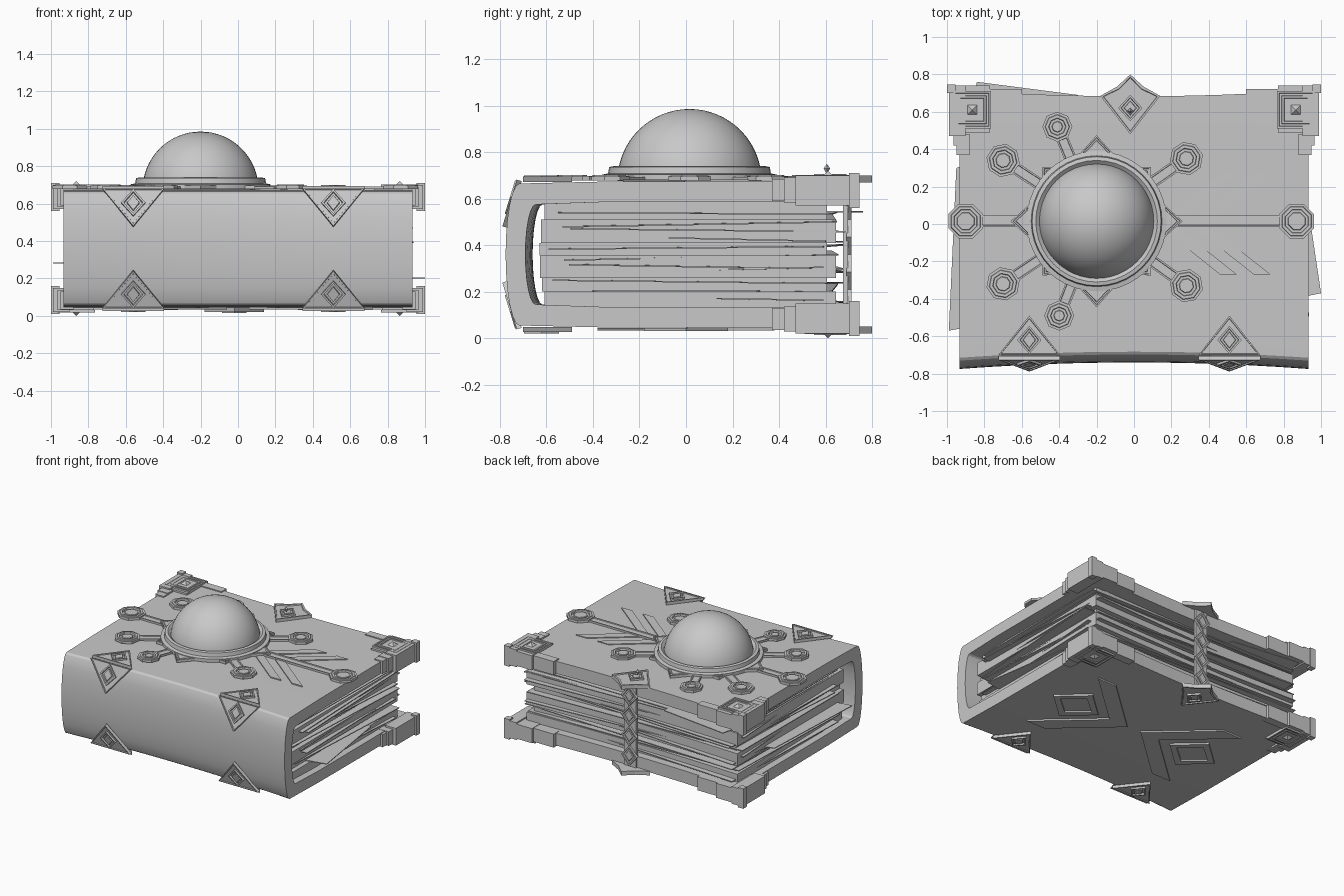
import bpy, bmesh, math, random
from mathutils import Matrix, Vector

random.seed(4)
cube = bpy.data.objects.get("Cube")
if cube:
    bpy.data.objects.remove(cube, do_unlink=True)

grey = bpy.data.materials.new("stone_grey")
grey.use_nodes = True
COLOUR = (0.58, 0.58, 0.58, 1)
grey.diffuse_color = COLOUR
grey.node_tree.nodes["Principled BSDF"].inputs["Base Color"].default_value = COLOUR

MID, TOP = 0.36, 0.678
FLIP = Matrix.Translation((0, 0, 2 * MID)) @ Matrix.Scale(-1, 4, (0, 0, 1))
SIDES = (("upper", Matrix()), ("lower", FLIP))


def finish(name, bm, m=None, smooth=0):
    bm.transform(m or Matrix())
    bmesh.ops.recalc_face_normals(bm, faces=bm.faces[:])
    me = bpy.data.meshes.new(name)
    bm.to_mesh(me)
    bm.free()
    me.materials.append(grey)
    ob = bpy.data.objects.new(name, me)
    bpy.context.collection.objects.link(ob)
    if smooth:
        bpy.ops.object.select_all(action="DESELECT")
        ob.select_set(True)
        bpy.context.view_layer.objects.active = ob
        bpy.ops.object.shade_smooth_by_angle(angle=math.radians(smooth))
    return ob


def plate(name, pts, height, steps=(), m=None):
    """Extruded outline whose top face is stepped by (inset, depth) pairs."""
    bm = bmesh.new()
    base = bm.faces.new([bm.verts.new((x, y, 0)) for x, y in pts])
    base.normal_update()
    if base.normal.z < 0:
        base.normal_flip()
    bottom = base.copy()
    top = bmesh.ops.extrude_discrete_faces(bm, faces=[base])["faces"][0]
    for v in top.verts:
        v.co.z = height
    bm.normal_update()
    for inset, depth in steps:
        bmesh.ops.inset_region(bm, faces=[top], thickness=inset, depth=0)
        bmesh.ops.inset_region(bm, faces=[top], thickness=0.003, depth=depth)
    bmesh.ops.remove_doubles(bm, verts=bm.verts[:], dist=0.0001)
    return finish(name, bm, m)


def box(name, lo, hi, m=None):
    bm = bmesh.new()
    lo, hi = Vector(lo), Vector(hi)
    place = Matrix.Translation((lo + hi) / 2) @ Matrix.Diagonal((hi - lo).to_4d())
    place[3][3] = 1
    bmesh.ops.create_cube(bm, size=1, matrix=place)
    return finish(name, bm, m)


def loft(name, profile, half, bow, smooth=0):
    """Sweep a y-z profile along x, pinching y at the middle."""
    bm = bmesh.new()
    rings, n = [], 12
    for i in range(n + 1):
        t = -1 + 2 * i / n
        k = 1 - bow * (1 - t * t)
        rings.append([bm.verts.new((t * half, y * k, z)) for y, z in profile])
    bm.faces.new(rings[0])
    bm.faces.new(rings[-1])
    count = len(profile)
    for a, b in zip(rings, rings[1:]):
        for j in range(count):
            k = (j + 1) % count
            bm.faces.new((a[j], a[k], b[k], b[j]))
    return finish(name, bm, None, smooth)


def lathe(name, profile, segs, m):
    bm = bmesh.new()
    vs = [bm.verts.new((r, 0, z)) for r, z in profile]
    es = [bm.edges.new(p) for p in zip(vs, vs[1:])]
    bmesh.ops.spin(bm, geom=vs + es, cent=(0, 0, 0), axis=(0, 0, 1),
                   angle=math.tau, steps=segs)
    bmesh.ops.remove_doubles(bm, verts=bm.verts[:], dist=0.0005)
    return finish(name, bm, m, 35)


def ngon(r, n, turn=0.0):
    return [(r * math.cos(turn + math.tau * i / n), r * math.sin(turn + math.tau * i / n))
            for i in range(n)]


def diamond(w, h):
    return [(w, 0), (0, h), (-w, 0), (0, -h)]


def at(x, y, z=TOP, turn=0.0):
    return Matrix.Translation((x, y, z)) @ Matrix.Rotation(turn, 4, "Z")


# Cover: both boards and the rounded spine in one C-shaped sweep
arc = [math.radians(a) for a in range(-90, 91, 15)]
outer = [(-0.715 - 0.06 * math.cos(a), MID - 0.305 * math.sin(a)) for a in arc]
inner = [(-0.645 - 0.045 * math.cos(a), MID + 0.215 * math.sin(a)) for a in arc]
cover = [(0.715, TOP), (-0.36, TOP - 0.005)] + outer + [(-0.36, 0.047), (0.715, 0.042)]
cover += [(0.715, 0.135), (-0.36, 0.135)] + inner + [(-0.36, 0.585), (0.715, 0.585)]
loft("cover", cover, 0.932, 0.045, 30)

# Page block: uneven layers with a bowed inner edge
levels = [0.13, 0.2, 0.26, 0.355, 0.41, 0.51, 0.59]
for i, (z0, z1) in enumerate(zip(levels, levels[1:])):
    y0 = -0.6 - 0.03 * math.sin((z0 + z1 - 0.26) / 0.92 * math.pi)
    y1 = 0.645 - 0.04 * (i % 2)
    loft(f"page_layer_{i}", [(y0, z0), (y1, z0), (y1, z1), (y0, z1)],
         0.88 - 0.035 * (i % 2), 0.03)

# Loose sheets fanning out of the block
for i in range(11):
    z = 0.17 + 0.037 * i
    m = (Matrix.Translation((random.uniform(-0.02, 0.02), 0.03, z))
         @ Matrix.Rotation(math.radians(random.uniform(-4, 4)), 4, "Z")
         @ Matrix.Rotation(math.radians(random.uniform(-1.2, 1.2)), 4, "Y")
         @ Matrix.Rotation(math.radians(random.uniform(-1.5, 1.5)), 4, "X"))
    box(f"loose_sheet_{i}", (-0.89, -0.57, -0.003), (0.89, 0.61, 0.003), m)
plate("torn_sheet_left", [(-0.6, 0.4), (-0.95, 0.3), (-0.99, -0.57), (-0.6, -0.5)], 0.006,
      m=at(0, 0, 0.28))
plate("torn_sheet_right", [(0.6, 0.4), (0.9, 0.3), (1.0, -0.37), (0.6, -0.45)], 0.006,
      m=at(0, 0, 0.2))
plate("torn_sheet_back", [(-0.9, 0.5), (-0.84, 0.76), (-0.3, 0.69), (-0.3, 0.5)], 0.006,
      m=at(0, 0, 0.54))

# Back corner guards, mirrored left/right and upper/lower
for level, flip in SIDES:
    for side, s in (("left", 1), ("right", -1)):
        m = flip @ Matrix.Scale(s, 4, (1, 0, 0))
        tag = f"{level}_{side}"
        box("corner_guard_" + tag, (0.77, 0.49, 0.58), (0.985, 0.74, 0.69), m)
        box("corner_block_" + tag, (0.9, 0.47, 0.57), (0.99, 0.74, 0.7), m)
        box("corner_back_wing_" + tag, (0.6, 0.66, 0.583), (0.79, 0.722, 0.685), m)
        box("corner_side_wing_" + tag, (0.88, 0.42, 0.583), (0.965, 0.48, 0.69), m)
        box("corner_side_clip_" + tag, (0.88, 0.37, 0.59), (0.95, 0.43, 0.685), m)
        plate("corner_ornament_" + tag, [(0.1, 0.1), (-0.1, 0.1), (-0.1, -0.1), (0.1, -0.1)],
              0.012, [(0.015, -0.006), (0.016, 0.006), (0.016, -0.006)],
              m @ at(0.865, 0.61, 0.69))
        lathe("corner_stud_" + tag, [(0.045, 0), (0, 0.03)], 4, m @ at(0.865, 0.61, 0.69, math.pi / 4))
        box("corner_post_" + tag, (0.955, 0.7, 0.56), (1.0, 0.745, 0.71), m)

# Triangular spine mounts, folded over the spine edge
tri = [(-0.165, 0), (0.165, 0), (0, 0.21)]
normal = Vector((0, -0.955, 0.295))
down = Vector((0, -0.295, -0.955))
for level, flip in SIDES:
    for x in (-0.56, 0.51):
        face = Matrix((Vector((1, 0, 0)), down, normal)).transposed().to_4x4()
        face = Matrix.Translation((x, -0.706, 0.675)) @ face
        for part, m in (("flat", at(x, -0.7, 0.672)), ("spine", face)):
            name = f"spine_mount_{level}_{part}_{'left' if x > 0 else 'right'}"
            plate(name, tri, 0.022, [(0.014, -0.007)], flip @ m)
            plate(name + "_diamond", diamond(0.065, 0.075), 0.028,
                  [(0.014, -0.012), (0.013, 0.01)], flip @ m @ at(0, 0.08, 0))

# Clasp: end plates and the linked strap down the page edge
kite = [(0, 0.8), (0.07, 0.735), (0.16, 0.685), (0, 0.48), (-0.16, 0.685), (-0.07, 0.735)]
for level, flip in SIDES:
    m = flip @ at(-0.02, 0, 0.67)
    plate(f"clasp_plate_{level}", kite, 0.03, [(0.015, -0.008)], m)
    plate(f"clasp_diamond_{level}", diamond(0.065, 0.07), 0.036,
          [(0.014, -0.012), (0.014, 0.01)], m @ at(0, 0.62, 0))
lathe("clasp_pin", [(0, 0), (0.014, 0.025), (0, 0.045)], 4, at(-0.02, 0.605, 0.705))
back = Matrix.Rotation(math.radians(90), 4, "X") @ Matrix.Scale(-1, 4, (0, 0, 1))
box("clasp_strap", (-0.07, 0.675, 0.05), (0.03, 0.695, 0.67))
for i in range(4):
    plate(f"clasp_link_{i}", diamond(0.065, 0.075), 0.022, [(0.014, -0.01), (0.014, 0.008)],
          Matrix.Translation((-0.02, 0.69, 0.135 + 0.15 * i)) @ back)

# Central medallion: dome, collar and star points
CX, CY = -0.2, 0.015
dome = [(0.31 * math.cos(t), 0.31 * math.sin(t)) for t in
        [math.pi / 2 * i / 16 for i in range(17)]]
lathe("dome", dome, 48, at(CX, CY, 0.675))
lathe("collar", [(0.375, 0), (0.375, 0.025), (0.35, 0.03), (0.345, 0.058), (0.325, 0.062),
                 (0.305, 0.045)], 40, at(CX, CY))
for i in range(8):
    a = math.tau * i / 8
    reach, half = (0.46, 0.17) if i % 2 == 0 else (0.41, 0.13)
    m = at(CX, CY, TOP, a)
    plate(f"star_point_{i}", [(0.27, -half), (reach, 0), (0.27, half)], 0.02,
          [(0.012, -0.006), (0.012, 0.006)], m)

# Spokes ending in octagonal bosses
bosses = [(-0.41, 0.52, 0.08), (-0.7, 0.34, 0.09), (-0.9, 0.015, 0.1), (-0.7, -0.32, 0.09),
          (-0.4, -0.49, 0.08), (0.28, 0.35, 0.09), (0.28, -0.33, 0.09), (0.87, 0.015, 0.1)]
for i, (x, y, r) in enumerate(bosses):
    d = Vector((x - CX, y - CY))
    a = math.atan2(d.y, d.x)
    end = d.length - r * 0.8
    plate(f"spoke_{i}", [(0.3, -0.032), (end, -0.032), (end, 0.032), (0.3, 0.032)], 0.014,
          [(0.012, -0.005)], at(CX, CY, TOP, a))
    plate(f"boss_{i}", ngon(r, 8, math.pi / 8), 0.018,
          [(0.014, 0.006), (0.016, -0.012), (0.014, 0.008)], at(x, y, TOP, a))


# Chevron inlays on both boards
def chevron(a, b, w):
    return [(0, 0), (a, b), (a + w, b), (w, 0), (a + w, -b), (a, -b)]


for s, side in ((1, "left"), (-1, "right")):
    m = FLIP @ Matrix.Scale(s, 4, (1, 0, 0))
    plate("lower_chevron_" + side, chevron(0.42, 0.38, 0.16), 0.012, m=m @ at(0.06, 0, TOP - 0.003))
    plate("lower_inlay_" + side, diamond(0.2, 0.18), 0.014, [(0.06, -0.01)],
          m @ at(0.52, 0, TOP - 0.003))
for i, x in enumerate((0.12, 0.3)):
    plate(f"upper_chevron_{i}", chevron(0.34, 0.27, 0.09), 0.008, m=at(x, 0, TOP - 0.004))
